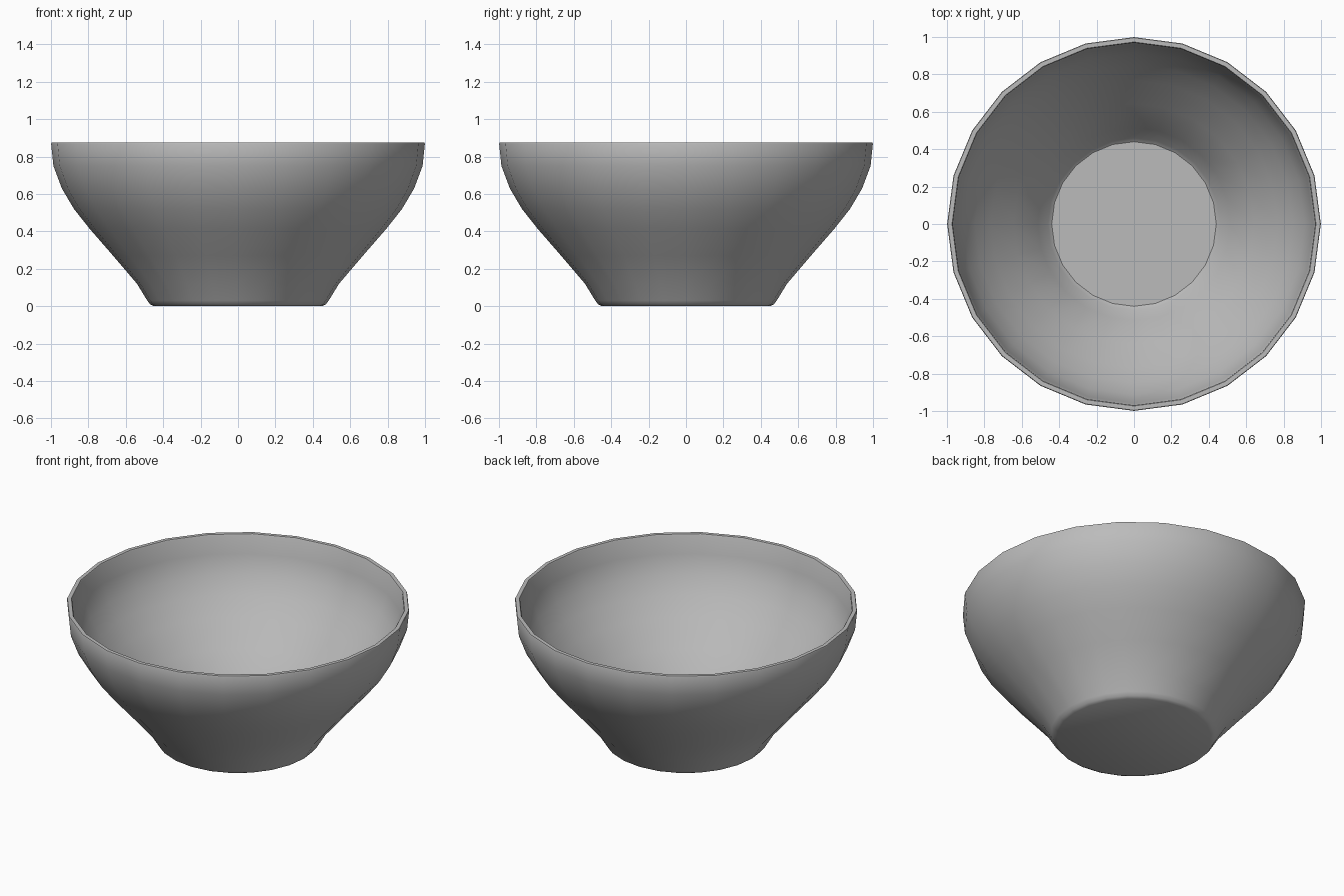
import bpy, bmesh, math

SEGMENTS = 24

cube = bpy.data.objects.get("Cube")
if cube:
    bpy.data.objects.remove(cube, do_unlink=True)

# Plain grey glaze
glaze = bpy.data.materials.new("grey glaze")
glaze.use_nodes = True
colour = (0.5, 0.5, 0.5, 1)
glaze.diffuse_color = colour
glaze.node_tree.nodes["Principled BSDF"].inputs["Base Color"].default_value = colour

# Cross-section as (radius, height): outside from foot to rim, then inside from rim to floor
outside = [(0.45, 0), (0.47, 0.01), (0.485, 0.03), (0.54, 0.12), (0.668, 0.27),
           (0.794, 0.415), (0.877, 0.52), (0.942, 0.63), (0.987, 0.75),
           (0.999, 0.868), (0.996, 0.875)]
inside = [(0.973, 0.875), (0.969, 0.868), (0.957, 0.755), (0.913, 0.64), (0.85, 0.538),
          (0.768, 0.435), (0.643, 0.29), (0.515, 0.14), (0.46, 0.045), (0.44, 0.03)]


def lathe(name, profile, material):
    """Revolve an open profile about z and cap both ends with flat polygons."""
    bm = bmesh.new()
    rings = []
    for radius, height in profile:
        angles = [math.tau * i / SEGMENTS for i in range(SEGMENTS)]
        rings.append([bm.verts.new((radius * math.cos(a), radius * math.sin(a), height))
                      for a in angles])
    for low, high in zip(rings, rings[1:]):
        for i in range(SEGMENTS):
            j = (i + 1) % SEGMENTS
            bm.faces.new((low[i], low[j], high[j], high[i]))
    bm.faces.new(rings[0][::-1])
    bm.faces.new(rings[-1])
    bmesh.ops.recalc_face_normals(bm, faces=bm.faces)
    mesh = bpy.data.meshes.new(name)
    bm.to_mesh(mesh)
    bm.free()
    mesh.materials.append(material)
    obj = bpy.data.objects.new(name, mesh)
    bpy.context.collection.objects.link(obj)
    return obj


bowl = lathe("bowl", outside + inside, glaze)

# Smooth walls with a crisp rim, foot and floor
bpy.ops.object.select_all(action="DESELECT")
bowl.select_set(True)
bpy.context.view_layer.objects.active = bowl
bpy.ops.object.shade_smooth_by_angle(angle=math.radians(30))
